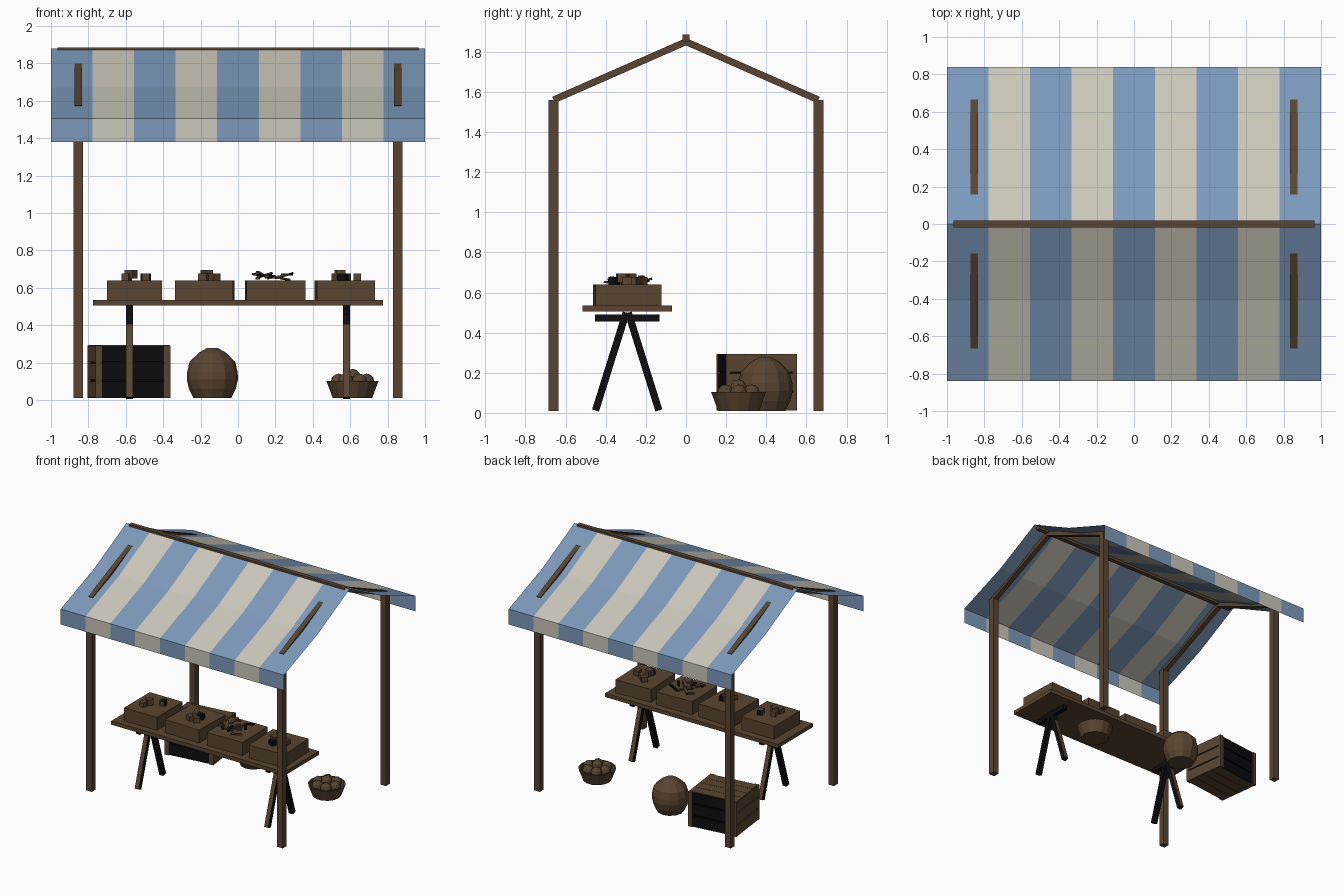
import bpy, bmesh, math, random
from mathutils import Matrix, Vector

random.seed(4)
if "Cube" in bpy.data.objects:
    bpy.data.objects.remove(bpy.data.objects["Cube"])


def material(name, colour):
    m = bpy.data.materials.new(name)
    m.use_nodes = True
    m.diffuse_color = (*colour, 1)
    bsdf = m.node_tree.nodes["Principled BSDF"]
    bsdf.inputs["Base Color"].default_value = (*colour, 1)
    bsdf.inputs["Roughness"].default_value = 0.9
    return m


WOOD = material("brown wood", (0.1, 0.06, 0.03))
DARK = material("black wood", (0.004, 0.004, 0.005))
BLUE = material("blue cloth", (0.2, 0.32, 0.5))
CREAM = material("cream cloth", (0.6, 0.57, 0.49))


def finish(name, bm, *mats):
    mesh = bpy.data.meshes.new(name)
    bm.to_mesh(mesh)
    bm.free()
    for m in mats:
        mesh.materials.append(m)
    ob = bpy.data.objects.new(name, mesh)
    bpy.context.collection.objects.link(ob)
    return ob


def box(name, centre, size, mat=WOOD, frame=Matrix()):
    bm = bmesh.new()
    bmesh.ops.create_cube(bm, size=1)
    bm.transform(frame @ Matrix.Translation(centre) @ Matrix.Diagonal((*size, 1)))
    return finish(name, bm, mat)


def beam(name, start, end, width, thick, mat=WOOD):
    """Bar between two points in a plane of constant x."""
    a, b = Vector(start), Vector(end)
    d = b - a
    frame = Matrix.Translation((a + b) / 2) @ Matrix.Rotation(math.atan2(d.z, d.y), 4, 'X')
    return box(name, (0, 0, 0), (width, d.length, thick), mat, frame)


def turned(name, centre, profile, sides, mat=WOOD):
    """Faceted round body from (radius, height) rings."""
    bm = bmesh.new()
    rings = []
    for r, z in profile:
        rings.append([bm.verts.new((r * math.cos(i * math.tau / sides),
                                    r * math.sin(i * math.tau / sides), z))
                      for i in range(sides)])
    for low, high in zip(rings, rings[1:]):
        for i in range(sides):
            j = (i + 1) % sides
            bm.faces.new((low[i], low[j], high[j], high[i]))
    bm.faces.new(rings[0][::-1])
    bm.faces.new(rings[-1])
    bm.transform(Matrix.Translation(centre))
    return finish(name, bm, mat)


# Frame: posts, rafters and ridge pole
for x in (-0.855, 0.855):
    for y in (-0.66, 0.66):
        box("post", (x, y, 0.785), (0.05, 0.05, 1.55))
        beam("rafter", (x, 0, 1.85), (x, y, 1.56), 0.04, 0.034)
box("ridge_pole", (0, 0, 1.868), (1.93, 0.036, 0.036))

# Striped canopy: a thin sagging sheet with hanging valances
half = [(0.84, 1.38), (0.84, 1.505), (0.41, 1.67)]
section = [(-y, z) for y, z in half] + [(0, 1.88)] + half[::-1]
STRIPES = 9
bm = bmesh.new()
rows = [[bm.verts.new((-1 + 2 * i / STRIPES, y, z)) for i in range(STRIPES + 1)]
        for y, z in section]
for low, high in zip(rows, rows[1:]):
    for i in range(STRIPES):
        face = bm.faces.new((low[i], low[i + 1], high[i + 1], high[i]))
        face.material_index = i % 2
finish("canopy", bm, BLUE, CREAM)

# Table on two trestles
TY = -0.293
box("table_top", (0, TY, 0.52), (1.55, 0.445, 0.03))
for x in (-0.58, 0.58):
    box("trestle_bar", (x, TY, 0.473), (0.036, 0.32, 0.035), DARK)
    for side in (-1, 1):
        foot = Vector((x, TY + side * 0.158, 0.012))
        top = Vector((x, TY + side * 0.005, 0.5))
        split = foot.lerp(top, 0.79)
        beam("trestle_leg_upper", split, top, 0.036, 0.036, DARK)
        leg = beam("trestle_leg_lower", foot, split, 0.036, 0.036, DARK)
        leg.data.materials.append(WOOD)
        # the outward, slightly upturned side is brown
        for p in leg.data.polygons:
            if p.normal.y * side > 0.8:
                p.material_index = 1

# Shallow display boxes with produce
bins = [(-0.553, 0.295, 0), (-0.178, 0.31, 1.5), (0.198, 0.315, -1.5), (0.57, 0.31, -2.5)]
for k, (x, width, turn) in enumerate(bins):
    frame = Matrix.Translation((x, TY, 0.535)) @ Matrix.Rotation(math.radians(-turn), 4, 'Z')
    box("display_box", (0, 0, 0.0525), (width, 0.33, 0.105), WOOD, frame)
    if k == 2:
        # long thin pieces lying loosely
        for i in range(14):
            spot = Matrix.Translation((random.uniform(-0.1, 0.08), random.uniform(-0.09, 0.09),
                                       random.uniform(0.112, 0.14)))
            tilt = (Matrix.Rotation(random.uniform(0, math.tau), 4, 'Z')
                    @ Matrix.Rotation(random.uniform(-0.3, 0.3), 4, 'Y'))
            box("thin_produce", (0, 0, 0), (0.08, 0.02, 0.01),
                DARK if i % 4 == 0 else WOOD, frame @ spot @ tilt)
    else:
        # chunky pieces, with one stacked on the others
        for i in range(6):
            high = 0.138 if i < 2 else 0.12
            spread = 0.03 if i < 2 else 0.07
            spot = Matrix.Translation((random.uniform(-spread, spread),
                                       random.uniform(-spread, spread), high))
            tilt = Matrix.Rotation(random.uniform(0, math.tau), 4, 'Z')
            box("chunky_produce", (0, 0, 0), (0.05, 0.04, 0.045),
                DARK if i == 5 else WOOD, frame @ spot @ tilt)

# Slatted crate on the ground: dark ends, brown sides, lid and corner posts
W, D, H = 0.405, 0.355, 0.285
frame = Matrix.Translation((-0.583, 0.352, 0.01)) @ Matrix.Rotation(math.radians(7), 4, 'Z')
box("crate_core", (0, 0, H / 2), (W - 0.03, D - 0.03, H - 0.02), DARK, frame)
for row in range(3):
    z = H * (row + 0.5) / 3
    for s in (-1, 1):
        box("crate_side_slat", (s * (W / 2 - 0.008), 0, z), (0.016, D, 0.086), WOOD, frame)
        box("crate_end_slat", (0, s * (D / 2 - 0.012), z), (W - 0.03, 0.012, 0.086), DARK, frame)
for sx in (-1, 1):
    for sy in (-1, 1):
        box("crate_post", (sx * (W / 2 - 0.018), sy * (D / 2 - 0.01), H / 2),
            (0.036, 0.02, H - 0.005), WOOD, frame)
for row in range(4):
    y = (D - 0.02) * ((row + 0.5) / 4 - 0.5)
    for z in (0.008, H - 0.008):
        box("crate_lid_slat", (0, y, z), (W - 0.01, 0.081, 0.014), WOOD, frame)

# Filled sack
turned("sack", (-0.137, 0.395, 0.01),
       [(0.1, 0), (0.125, 0.05), (0.137, 0.1), (0.135, 0.14), (0.122, 0.195),
        (0.07, 0.245), (0.03, 0.268)], 12)

# Basket with round produce
BASKET = (0.612, 0.262, 0.01)
turned("basket", BASKET, [(0.105, 0), (0.14, 0.093), (0.128, 0.093), (0.115, 0.05)], 14)
for i in range(7):
    a = i * math.tau / 6
    r, z = (0.075, 0.09) if i < 6 else (0, 0.115)
    bm = bmesh.new()
    bmesh.ops.create_icosphere(bm, subdivisions=2, radius=0.042)
    bm.transform(Matrix.Translation(Vector(BASKET)
                                    + Vector((r * math.cos(a), r * math.sin(a), z))))
    finish("round_produce", bm, WOOD)
